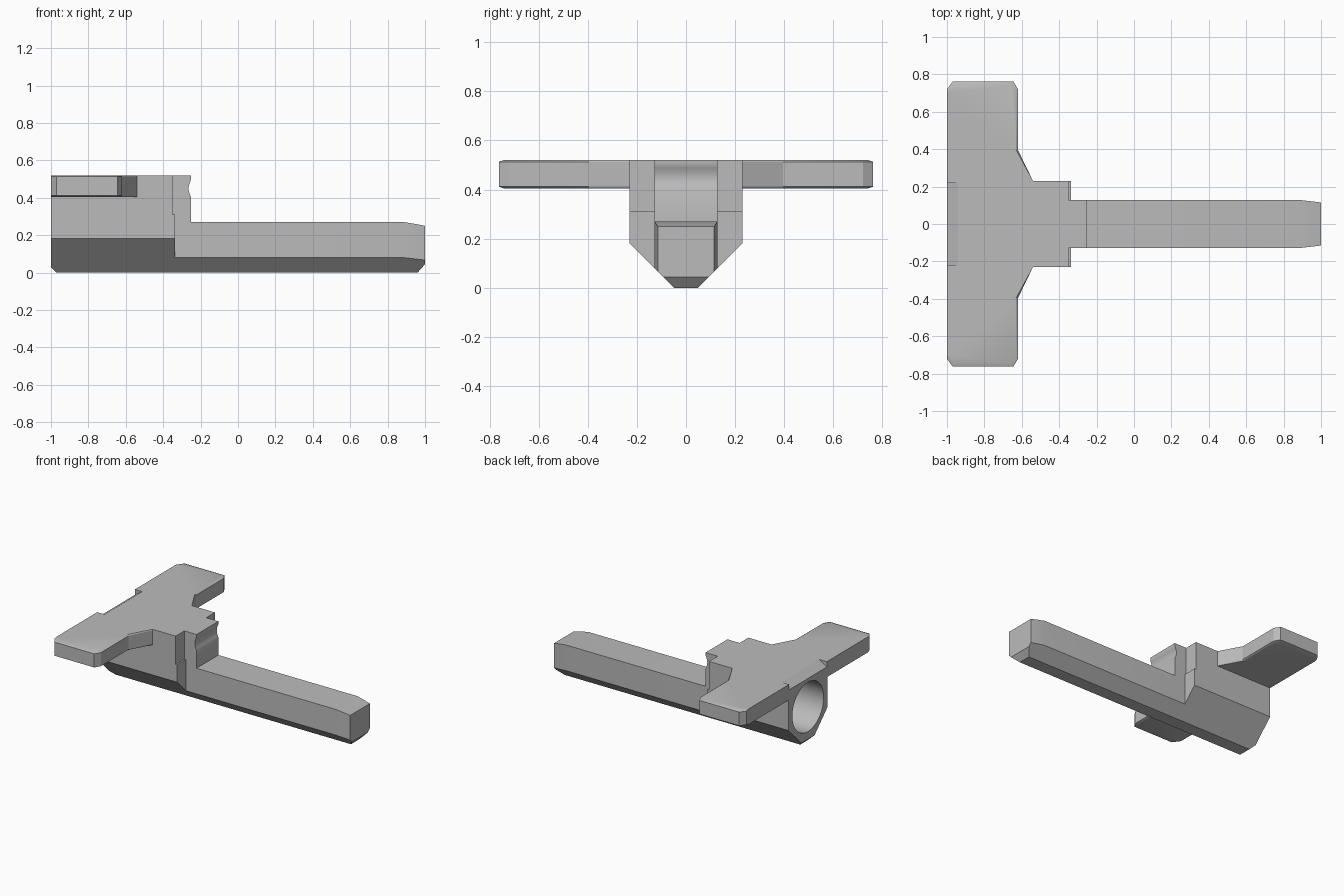
import bpy, bmesh, math

cube = bpy.data.objects.get("Cube")
if cube:
    bpy.data.objects.remove(cube, do_unlink=True)

# Single grey finish
grey = bpy.data.materials.new("plain grey")
grey.use_nodes = True
grey.diffuse_color = (0.5, 0.5, 0.5, 1)
grey.node_tree.nodes["Principled BSDF"].inputs["Base Color"].default_value = (0.5, 0.5, 0.5, 1)


def loft(name, rings):
    """Skin a closed solid through rings with equal point counts."""
    bm = bmesh.new()
    loops = [[bm.verts.new(p) for p in ring] for ring in rings]
    n = len(loops[0])
    for a, b in zip(loops, loops[1:]):
        for i in range(n):
            j = (i + 1) % n
            bm.faces.new((a[i], a[j], b[j], b[i]))
    bm.faces.new(loops[0])
    bm.faces.new(loops[-1])
    bmesh.ops.recalc_face_normals(bm, faces=bm.faces)
    mesh = bpy.data.meshes.new(name)
    bm.to_mesh(mesh)
    bm.free()
    mesh.materials.append(grey)
    obj = bpy.data.objects.new(name, mesh)
    bpy.context.collection.objects.link(obj)
    return obj


def activate(obj):
    bpy.ops.object.select_all(action='DESELECT')
    obj.select_set(True)
    bpy.context.view_layer.objects.active = obj


def keel(x, half, low, high):
    """Upright section with a 45 degree keel below."""
    foot, shoulder = 0.048 + low, half - 0.048
    right = [(x, foot, low), (x, half, shoulder), (x, half, high)]
    return right + [(x, -y, z) for _, y, z in reversed(right)]


# Main body, chamfered at the rear, with a blind round bore
body = loft("body", [keel(-1, 0.23, 0.03, 0.48), keel(-0.97, 0.23, 0, 0.50),
                     keel(-0.94, 0.23, 0, 0.52), keel(-0.35, 0.23, 0, 0.52)])
turns = [2 * math.pi * i / 48 for i in range(48)]
bore = loft("bore_cutter", [[(x, 0.183 * math.cos(t), 0.27 + 0.183 * math.sin(t))
                             for t in turns] for x in (-1.1, -0.45)])
bore.hide_render = True
cut = body.modifiers.new("bore", 'BOOLEAN')
cut.operation = 'DIFFERENCE'
cut.solver = 'EXACT'
cut.object = bore
activate(body)
bpy.ops.object.modifier_apply(modifier=cut.name)
bpy.data.objects.remove(bore, do_unlink=True)

# Shallow step on the front of the body
step = loft("front_step", [keel(-0.36, 0.23, 0, 0.31), keel(-0.338, 0.23, 0, 0.31)])

# Long bar with a tapered tip
bar = loft("bar", [keel(-0.36, 0.128, 0, 0.27), keel(0.89, 0.128, 0, 0.27),
                   keel(0.96, 0.12, 0, 0.258), keel(1, 0.115, 0.045, 0.25)])

# Short column with a shallow concave groove
groove = [(-0.25 - 0.014 * math.sin(math.pi * i / 10), 0.40 + 0.01 * i) for i in range(11)]
side = [(-0.36, 0.25), (-0.25, 0.25)] + groove + [(-0.25, 0.52), (-0.36, 0.52)]
column = loft("grooved_column", [[(x, y, z) for x, z in side] for y in (-0.128, 0.128)])

# Crossbar wings, with softened upper and lower edges
outline = [(-1, 0.22), (-1, 0.72), (-0.97, 0.762), (-0.645, 0.762),
           (-0.62, 0.72), (-0.62, 0.395), (-0.54, 0.23), (-0.54, 0.22)]


def wing_ring(z, inset):
    ring = []
    for x, y in outline:
        if y > 0.5:
            y -= inset * 2
        if -0.7 < x < -0.6:
            x -= inset
        ring.append((x, y, z))
    return ring


wings = loft("wings", [wing_ring(0.405, 0.01), wing_ring(0.412, 0),
                       wing_ring(0.513, 0), wing_ring(0.52, 0.01)])
mirror = wings.modifiers.new("mirror", 'MIRROR')
mirror.use_axis = (False, True, False)
activate(wings)
bpy.ops.object.modifier_apply(modifier=mirror.name)

for obj in (body, step, bar, column, wings):
    activate(obj)
    bpy.ops.object.shade_smooth_by_angle(angle=math.radians(25))
